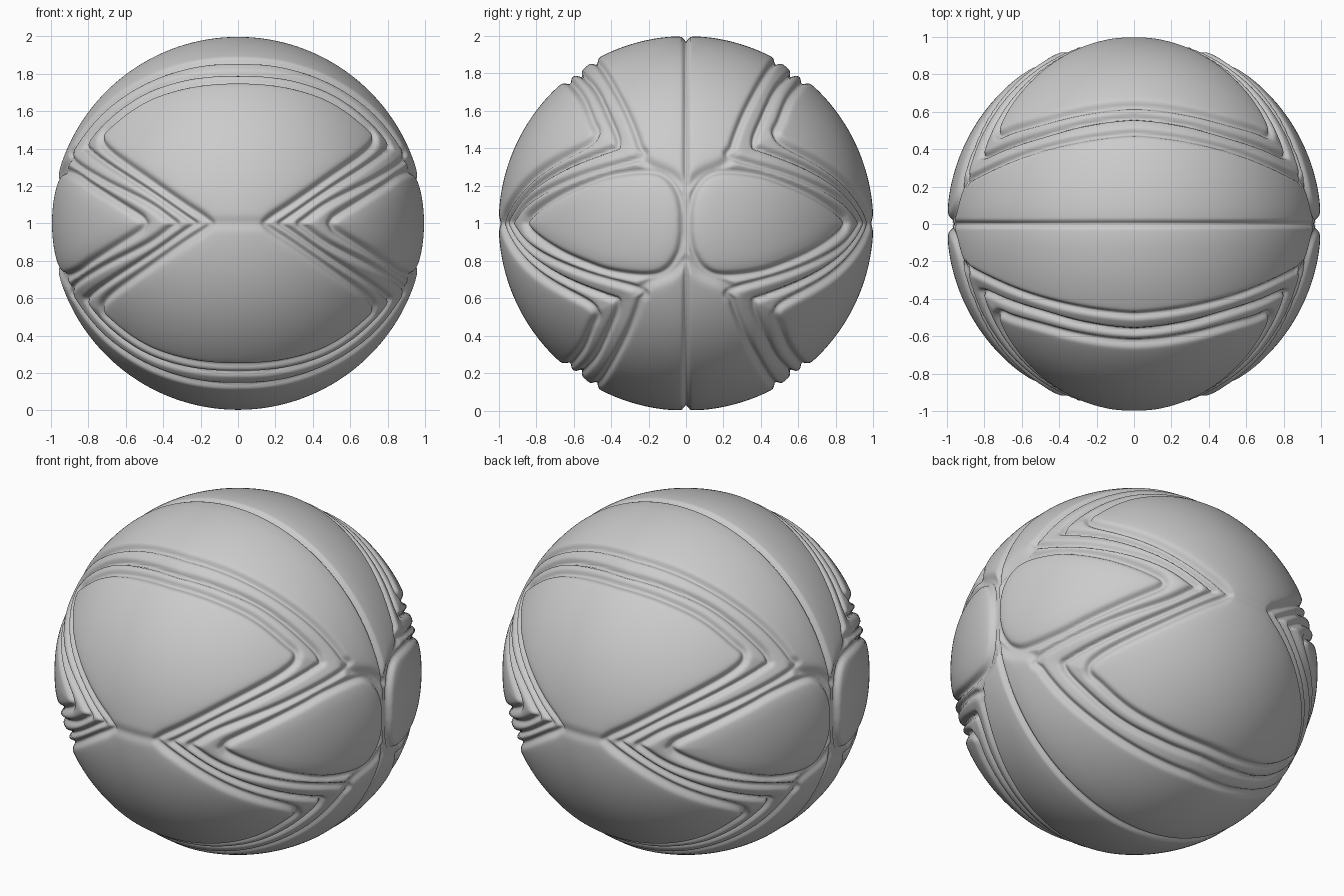
import bpy, bmesh, math
from mathutils import Vector, kdtree

if "Cube" in bpy.data.objects:
    bpy.data.objects.remove(bpy.data.objects["Cube"])

N = 70  # grid cells per octant face


def smooth_line(pts, sharp=False):
    """Dense points on the unit sphere along a line through pts (octant coordinates)."""
    p = [Vector(q).normalized() for q in pts]
    p = [p[0] * 2 - p[1]] + p + [p[-1] * 2 - p[-2]]
    out = []
    for a, b, c, d in zip(p, p[1:], p[2:], p[3:]):
        n = max(2, int((c - b).length / 0.004))
        for i in range(n + 1):
            t = i / n
            if sharp:
                q = b.lerp(c, t)
            else:
                q = 0.5 * (2 * b + (c - a) * t + (2 * a - 5 * b + 4 * c - d) * t * t
                           + (3 * b - a - 3 * c + d) * t ** 3)
            out.append(q.normalized())
    return out


def tree(points):
    kd = kdtree.KDTree(len(points))
    for i, q in enumerate(points):
        kd.insert(q, i)
    kd.balance()
    return kd


def side(v, w):  # point of the side outline from its y, z
    return (math.sqrt(max(0, 1 - v * v - w * w)), v, w)


# edge of the large front panel
panel_edge = smooth_line([(0, .64, .77), (.3, .605, .74), (.5, .555, .67), (.66, .51, .56),
                          (.735, .485, .48), (.71, .57, .405), (.5, .83, .25),
                          (.3, .95, .11), (.2, .98, .045), (.14, .99, 0)])
# two chevron lines around it
mid_line = smooth_line([(0, .58, .81), (.3, .54, .785), (.5, .48, .71), (.7, .42, .58),
                        (.815, .37, .44), (.8, .44, .39), (.5, .85, .185), (.23, .97, 0)])
outer_line = smooth_line([(0, .49, .87), (.3, .45, .83), (.55, .39, .735), (.75, .31, .58),
                          (.87, .25, .42), (.9, .25, .355), (.76, .6, .25),
                          (.5, .86, .115), (.335, .94, 0)])
# leaf-shaped side panel
lens_edge = smooth_line([side(*q) for q in [(.865, 0), (.84, .045), (.7, .145), (.55, .215), (.4, .265),
                         (.2, .285), (.1, .25), (.04, .165), (.018, .07), (.015, 0)]])
# lower edge of the crown band
band_edge = smooth_line([side(*q) for q in [(.25, .36), (.19, .31), (.08, .26), (0, .19)]])
# meridian seam between crown bands, and short seam between the front panels
seam = smooth_line([(math.sin(a), 0, math.cos(a)) for a in (0, .35, .7, 1.05, 1.4, math.pi / 2)])
front_seam = smooth_line([(0, 1, 0), (.1, 1, 0), (.25, .97, 0)])

# (line, depth, width) for each groove
grooves = [(tree(l), d, w) for l, d, w in [
    (panel_edge, .034, .020), (mid_line, .036, .015), (outer_line, .034, .018),
    (lens_edge, .034, .020), (band_edge, .026, .030), (seam, .034, .013),
    (front_seam, .012, .030)]]
soft = [(tree(l), d, w) for l, d, w in [
    (mid_line, .014, .075), (lens_edge, .008, .06), (seam, .004, .06)]]


def radius(v):
    def dip(g):
        kd, depth, width = g
        return depth * math.exp(-(kd.find(v)[2] / width) ** 2)
    return 1 - max(map(dip, grooves)) * .8 - max(map(dip, soft))


# one eighth of the ball, mirrored three ways
bm = bmesh.new()
for k in range(3):
    grid = []
    for i in range(N + 1):
        row = []
        for j in range(N + 1):
            c = [1, math.tan(i / N * math.pi / 4), math.tan(j / N * math.pi / 4)]
            c = c[-k:] + c[:-k] if k else c
            row.append(bm.verts.new(Vector(c).normalized()))
        grid.append(row)
    for i in range(N):
        for j in range(N):
            bm.faces.new((grid[i][j], grid[i + 1][j], grid[i + 1][j + 1], grid[i][j + 1]))
bmesh.ops.remove_doubles(bm, verts=bm.verts, dist=1e-5)
for v in bm.verts:
    v.co *= radius(v.co.copy())
for f in bm.faces:
    f.smooth = True

mesh = bpy.data.meshes.new("grooved_ball")
bm.to_mesh(mesh)
bm.free()
ball = bpy.data.objects.new("grooved_ball", mesh)
bpy.context.collection.objects.link(ball)
ball.location.z = 1
mir = ball.modifiers.new("mirror", 'MIRROR')
mir.use_axis = (True, True, True)
mir.merge_threshold = 0.0005
